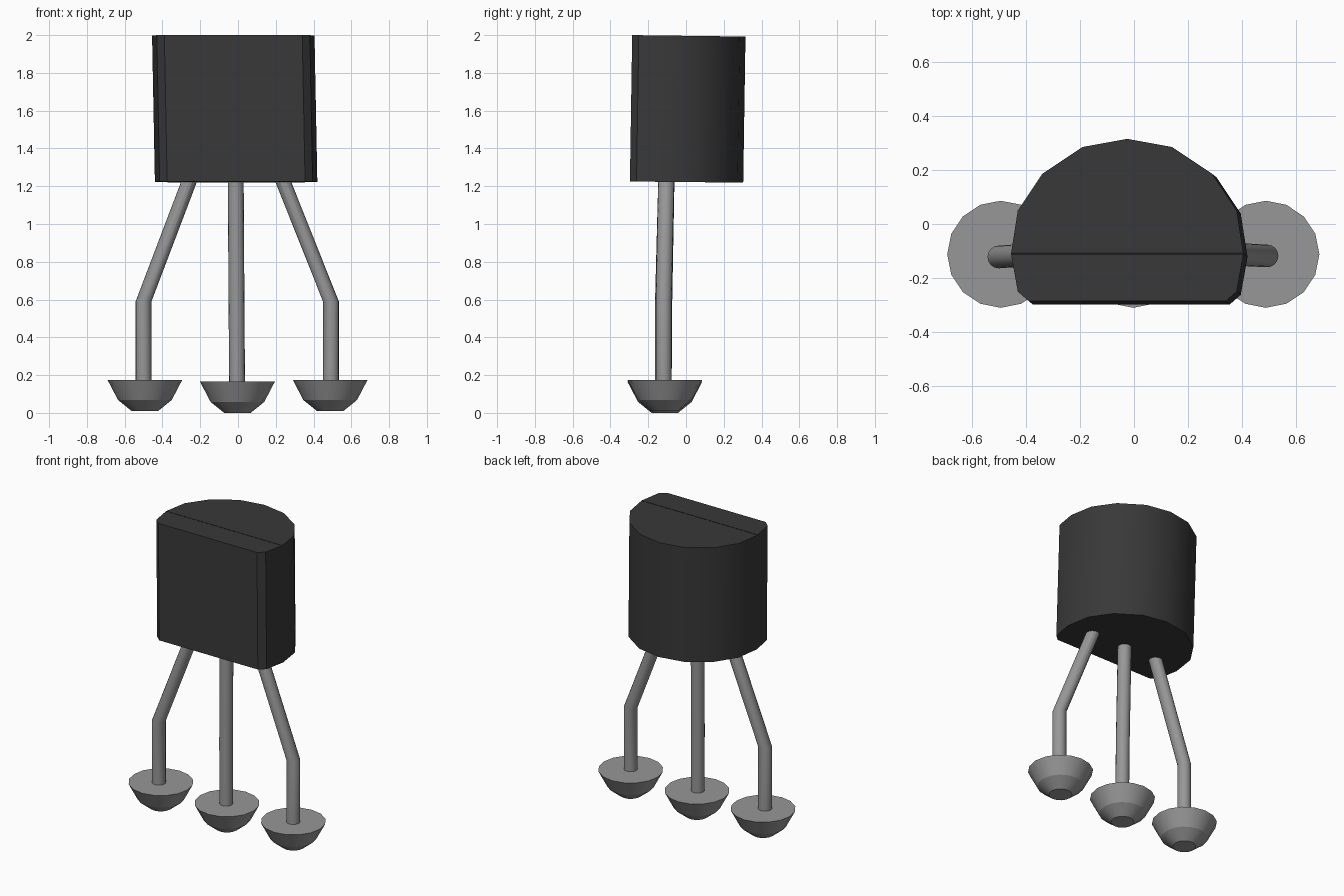
import bpy, bmesh, math
from mathutils import Vector

cube = bpy.data.objects.get("Cube")
if cube:
    bpy.data.objects.remove(cube, do_unlink=True)


def material(name, value):
    m = bpy.data.materials.new(name)
    m.use_nodes = True
    col = (value, value, value, 1)
    m.diffuse_color = col
    m.node_tree.nodes["Principled BSDF"].inputs["Base Color"].default_value = col
    return m


BLACK = material("black plastic", 0.04)
SEAM = material("dark seam", 0.012)
METAL = material("grey metal", 0.31)


def loft(name, rings, mat, angle):
    """Skin a list of equal-length point rings and cap both ends."""
    bm = bmesh.new()
    loops = [[bm.verts.new(p) for p in ring] for ring in rings]
    n = len(loops[0])
    for a, b in zip(loops, loops[1:]):
        for i in range(n):
            j = (i + 1) % n
            bm.faces.new((a[i], a[j], b[j], b[i]))
    bm.faces.new(loops[0][::-1])
    bm.faces.new(loops[-1])
    bmesh.ops.recalc_face_normals(bm, faces=bm.faces[:])
    me = bpy.data.meshes.new(name)
    bm.to_mesh(me)
    bm.free()
    me.materials.append(mat)
    ob = bpy.data.objects.new(name, me)
    bpy.context.collection.objects.link(ob)
    bpy.ops.object.select_all(action='DESELECT')
    bpy.context.view_layer.objects.active = ob
    ob.select_set(True)
    bpy.ops.object.shade_smooth_by_angle(angle=math.radians(angle))
    return ob


def circle(x, y, z, r, n=16):
    return [(x + r * math.cos(2 * math.pi * i / n),
             y + r * math.sin(2 * math.pi * i / n), z) for i in range(n)]


# Body: D-shaped profile with bevelled front corners, leaning very slightly
half = [(0.365, -0.285), (0.405, -0.25), (0.43, -0.11), (0.405, 0.05),
        (0.315, 0.185), (0.165, 0.285)]
profile = half + [(0, 0.315)] + [(-x, y) for x, y in reversed(half)]
bottom = [(x - 0.01, y - 0.012, 1.225 - 0.01 * (y + 0.285)) for x, y in profile]
top = [(x - 0.025, y, 2.0 - 0.013 * (y + 0.285)) for x, y in profile]
loft("body", [bottom, top], BLACK, 30)

# Thin seam across the top where the curved back starts
seam = [[(x - 0.025, y, z) for x, y in
         ((-0.429, -0.115), (0.429, -0.115), (0.429, -0.106), (-0.429, -0.106))]
        for z in (1.996, 1.9985)]
loft("top_seam", seam, SEAM, 30)


# Wire legs: horizontal rings keep the bend crisp
def leg(name, path):
    loft(name, [circle(*p, 0.042) for p in path], METAL, 23)


leg("right_leg", [(-0.50, -0.122, 0.165), (-0.50, -0.122, 0.59), (-0.255, -0.105, 1.235)])
leg("middle_leg", [(-0.005, -0.118, 0.155), (-0.008, -0.115, 0.59), (-0.012, -0.103, 1.235)])
leg("left_leg", [(0.492, -0.118, 0.165), (0.492, -0.118, 0.59), (0.235, -0.105, 1.235)])

# Feet: stepped bowls with flat tops
for name, x, lift in (("right_foot", -0.493, 0.01), ("middle_foot", -0.003, 0.0),
                      ("left_foot", 0.488, 0.01)):
    steps = [(0.0, 0.07), (0.058, 0.142), (0.165, 0.198)]
    loft(name, [circle(x, -0.112, z + lift, r) for z, r in steps], METAL, 22)
